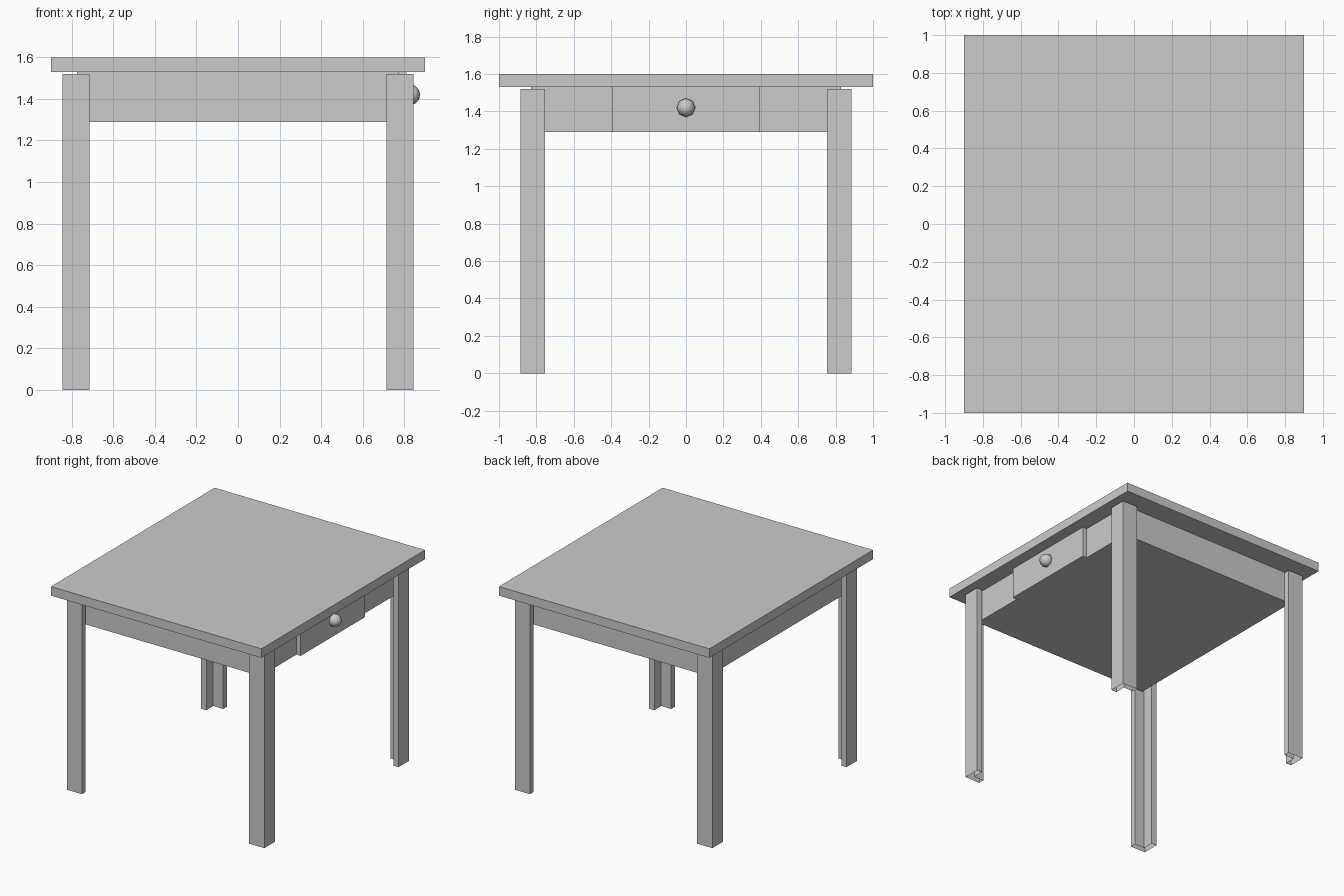
import bpy, bmesh, math

if "Cube" in bpy.data.objects:
    bpy.data.objects.remove(bpy.data.objects["Cube"])


def add_object(name, bm):
    mesh = bpy.data.meshes.new(name)
    bm.to_mesh(mesh)
    bm.free()
    obj = bpy.data.objects.new(name, mesh)
    bpy.context.collection.objects.link(obj)
    return obj


def box(name, lo, hi):
    bm = bmesh.new()
    bmesh.ops.create_cube(bm, size=1)
    for v in bm.verts:
        v.co = [(a + b) / 2 + c * (b - a) for a, b, c in zip(lo, hi, v.co)]
    return add_object(name, bm)


# Table top and the closed frame beneath it
box("table_top", (-0.9, -1.0, 1.53), (0.9, 1.0, 1.6))
box("apron", (-0.775, -0.83, 1.29), (0.775, 0.83, 1.53))

# Drawer front standing proud of the right apron
box("drawer_front", (0.775, -0.393, 1.29), (0.812, 0.393, 1.53))

# L-section leg, open at its ends, mirrored to all four corners
X0, X1, Y0, Y1, T = 0.715, 0.845, 0.755, 0.885, 0.045
profile = [(X1, Y0), (X1, Y1), (X0, Y1), (X0, Y1 - T),
           (X1 - T, Y1 - T), (X1 - T, Y0)]
bm = bmesh.new()
bottom = [bm.verts.new((x, y, 0)) for x, y in profile]
top = [bm.verts.new((x, y, 1.52)) for x, y in profile]
for i in range(len(profile)):
    j = (i + 1) % len(profile)
    bm.faces.new((bottom[i], bottom[j], top[j], top[i]))
legs = add_object("legs", bm)
mirror = legs.modifiers.new("four_corners", 'MIRROR')
mirror.use_axis = (True, True, False)
mirror.use_mirror_merge = False

# Low-poly round knob
bpy.ops.mesh.primitive_uv_sphere_add(segments=8, ring_count=6, radius=0.05,
                                     location=(0.827, 0, 1.42),
                                     rotation=(0, math.pi / 2, 0))
knob = bpy.context.object
knob.name = "drawer_knob"
bpy.ops.object.shade_smooth()
